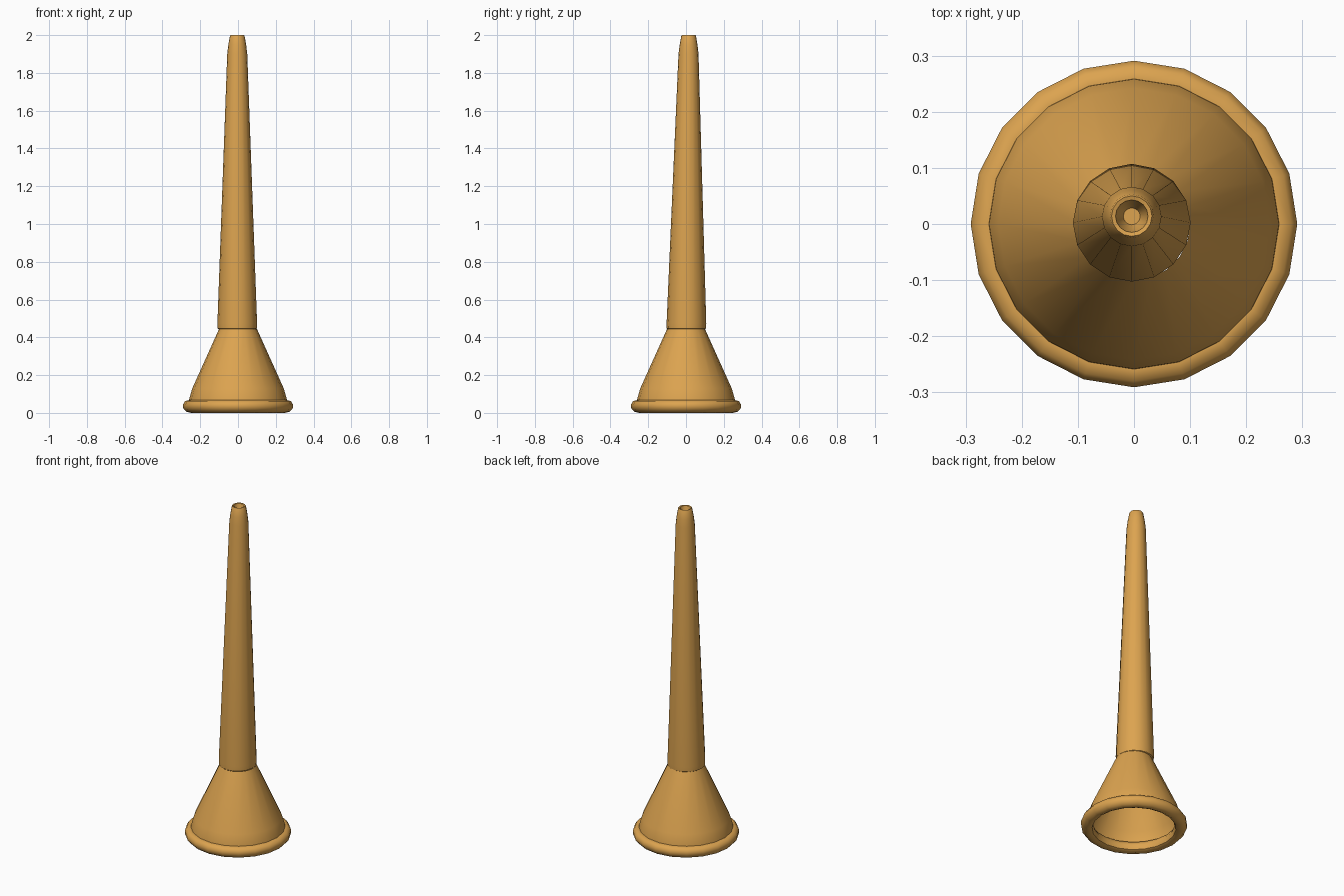
import bpy, bmesh, math

if "Cube" in bpy.data.objects:
    bpy.data.objects.remove(bpy.data.objects["Cube"])

brass = bpy.data.materials.new("warm_brass")
brass.diffuse_color = (0.72, 0.37, 0.08, 1)
brass.use_nodes = True
brass.node_tree.nodes["Principled BSDF"].inputs["Base Color"].default_value = brass.diffuse_color


def lathe(name, profile, sides, lean=None, closed=False, cap_end=False, turn=math.pi / 2):
    """Spin (radius, z) points round z; lean(z) gives the centre of each ring."""
    bm = bmesh.new()
    rings = []
    for r, z in profile:
        cx, cy = lean(z) if lean else (0, 0)
        rings.append([bm.verts.new((cx + r * math.cos(turn + 2 * math.pi * i / sides),
                                    cy + r * math.sin(turn + 2 * math.pi * i / sides), z))
                      for i in range(sides)])
    pairs = list(zip(rings, rings[1:]))
    if closed:
        pairs.append((rings[-1], rings[0]))
    for a, b in pairs:
        for i in range(sides):
            j = (i + 1) % sides
            bm.faces.new((a[i], a[j], b[j], b[i]))
    if cap_end:
        bm.faces.new(rings[-1])
    me = bpy.data.meshes.new(name)
    bm.to_mesh(me)
    bm.free()
    me.materials.append(brass)
    ob = bpy.data.objects.new(name, me)
    bpy.context.collection.objects.link(ob)
    bpy.ops.object.select_all(action='DESELECT')
    ob.select_set(True)
    bpy.context.view_layer.objects.active = ob
    bpy.ops.object.shade_smooth_by_angle(angle=math.radians(45))
    return ob


# rolled rim round the open mouth
rim = [(0.25, 0.0), (0.275, 0.007), (0.29, 0.025), (0.291, 0.045), (0.28, 0.062),
       (0.258, 0.068), (0.235, 0.06), (0.222, 0.035), (0.23, 0.01)]
lathe("bell_rim", rim, 20, closed=True)

# hollow flared bell
lathe("bell", [(0.26, 0.055), (0.258, 0.075), (0.242, 0.13), (0.1, 0.445)], 20)


# slightly leaning tapered pipe with a recessed mouth hole
def lean(z):
    t = (z - 0.44) / 1.56
    return -0.004, 0.002 + 0.012 * t


pipe = [(0.096, 0.442), (0.104, 0.447), (0.105, 0.475), (0.053, 1.9), (0.047, 1.95),
        (0.039, 1.995), (0.036, 2.0), (0.029, 1.998), (0.024, 1.975), (0.015, 1.95)]
lathe("pipe", pipe, 16, lean=lean, cap_end=True)
